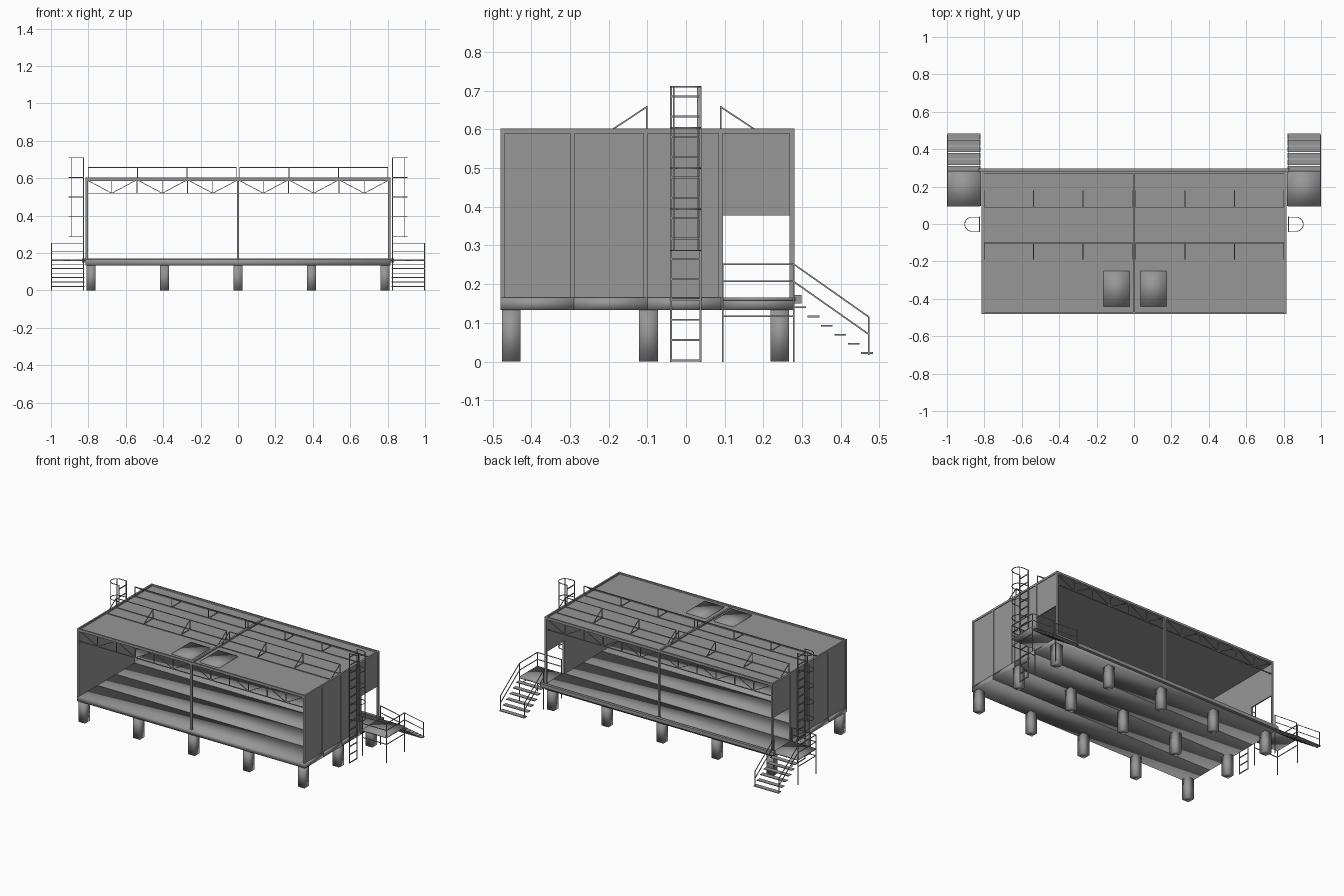
import bpy, bmesh, math
from mathutils import Vector, Matrix

if "Cube" in bpy.data.objects:
    bpy.data.objects.remove(bpy.data.objects["Cube"])

# Dark grey paint shared by every part
paint = bpy.data.materials.new("dark_grey")
paint.diffuse_color = (.31, .31, .31, 1)
paint.use_nodes = True
paint.node_tree.nodes["Principled BSDF"].inputs["Base Color"].default_value = paint.diffuse_color


def finish(name, bm, smooth=False, mirror=False):
    me = bpy.data.meshes.new(name)
    bmesh.ops.recalc_face_normals(bm, faces=bm.faces)
    bm.to_mesh(me)
    bm.free()
    me.materials.append(paint)
    for p in me.polygons:
        p.use_smooth = smooth
    ob = bpy.data.objects.new(name, me)
    bpy.context.collection.objects.link(ob)
    if mirror:
        ob.modifiers.new("Mirror", 'MIRROR').use_clip = False
    return ob


def boxes(name, spans, smooth=False, mirror=False):
    """Boxes given as (x0, x1, y0, y1, z0, z1)."""
    bm = bmesh.new()
    for x0, x1, y0, y1, z0, z1 in spans:
        m = Matrix.Translation(((x0 + x1) / 2, (y0 + y1) / 2, (z0 + z1) / 2))
        m = m @ Matrix.Diagonal((x1 - x0, y1 - y0, z1 - z0, 1))
        bmesh.ops.create_cube(bm, size=1, matrix=m)
    return finish(name, bm, smooth, mirror)


def bars(name, paths, w, mirror=True):
    """Square bars of width w along each list of points."""
    bm = bmesh.new()
    for path in paths:
        for a, b in zip(path, path[1:]):
            a, b = Vector(a), Vector(b)
            d = b - a
            up = 'Y' if abs(d.normalized().y) < 0.9 else 'X'
            m = Matrix.Translation((a + b) / 2) @ d.to_track_quat('Z', up).to_matrix().to_4x4()
            m = m @ Matrix.Diagonal((w, w, d.length + w * 0.5, 1))
            bmesh.ops.create_cube(bm, size=1, matrix=m)
    return finish(name, bm, False, mirror)


X, Y0, Y1 = 0.815, -0.48, 0.28

# Foundation piers
boxes("piers", [(x - .024, x + .024, y - .024, y + .024, 0, .135)
                for x in (-.785, -.393, 0, .393, .785) for y in (-.452, -.097, .242)], smooth=True)

# Floor made of four long slabs
for i in range(4):
    boxes(f"floor_slab_{i + 1}", [(-X, X, Y0 + .19 * i, Y0 + .19 * (i + 1), .133, .165)], smooth=True)
boxes("rear_sill", [(-.835, .835, Y1, .298, .15, .172)])

# Side walls with the doorway left open
boxes("side_wall", [(.803, .811, Y0 + .005, .095, .165, .597),
                    (.803, .811, .095, Y1 - .005, .377, .597)], mirror=True)

# Posts on the side walls, plus centre posts on the open sides
boxes("wall_posts", [(.803, X, y - .006, y + .006, .165, .60)
                     for y in (-.474, -.294, -.104, .09, .274)], mirror=True)
boxes("centre_posts", [(-.006, .006, y - .006, y + .006, .165, .60) for y in (-.474, .274)])

# Roof sheet with raised edge frame and centre seam
boxes("roof_sheet", [(-X + .004, X - .004, Y0 + .004, Y1 - .004, .585, .594)])
boxes("roof_frame", [(-X, X, Y0, Y0 + .010, .59, .603), (-X, X, Y1 - .010, Y1, .59, .603),
                     (-X, -X + .010, Y0, Y1, .59, .603), (X - .010, X, Y0, Y1, .59, .603),
                     (-.006, .006, Y0, Y1, .59, .603)])
boxes("roof_hatches", [(-.163, -.025, -.44, -.25, .588, .601),
                       (.035, .173, -.44, -.25, .588, .601)], smooth=True)

# Trusses along both open sides
n, step = 6, .81 / 6
chords, webs = [], []
for y in (-.472, .272):
    chords += [[(0, y, z), (.81, y, z)] for z in (.52, .592)]
    chords += [[(i * step, y, .52), (i * step, y, .592)] for i in range(1, n)]
    webs.append([(i * step, y, .592 if i % 2 == 0 else .52) for i in range(n + 1)])
bars("truss_chords", chords, .005)
bars("truss_diagonals", webs, .0035)

# Roof guard rails with raking braces
rails = []
for y, foot in ((.09, .187), (-.102, -.199)):
    rails += [[(.01, y, .658), (.80, y, .658)], [(.01, y, .598), (.80, y, .598)],
              [(.01, foot, .598), (.80, foot, .598)]]
    for x in (.01, .273, .537, .80):
        rails += [[(x, y, .59), (x, y, .658), (x, foot, .594)], [(x, foot, .598), (x, y, .598)]]
bars("roof_rails", rails, .004)

# Ladders with safety cages
ladder = [[(.825, y, 0), (.825, y, .71)] for y in (-.039, .037)]
ladder += [[(.825, -.039, z), (.825, .037, z)] for z in [.003 + .0525 * i for i in range(14)]]
bars("ladders", ladder, .005)
cage = []
for z in (.287, .394, .5, .604, .71):
    arc = [(.866 + .039 * math.cos(a), -.001 + .038 * math.sin(a), z)
           for a in [math.radians(-90 + 18 * k) for k in range(11)]]
    cage.append([(.825, -.039, z)] + arc + [(.825, .037, z)])
cage += [[(.888, y, .287), (.888, y, .71)] for y in (-.032, .03)]
bars("ladder_cages", cage, .0035)

# Landings outside the doorways
boxes("landings", [(.818, .998, .095, .283, .157, .165)], smooth=True, mirror=True)
frame = [[(x, y, 0), (x, y, .252)] for x in (.825, .997) for y in (.095, .278)]
for z in (.117, .207, .252):
    frame += [[(.825, .095, z), (.997, .095, z), (.997, .278, z)]]
bars("landing_rails", frame, .004)

# Stairs: open treads between sloping handrails
boxes("stair_treads", [(.82, .998, .280 + .0346 * i, .310 + .0346 * i, .138 - .0236 * i, .142 - .0236 * i)
                       for i in range(6)], mirror=True)
slopes = []
for x in (.825, .997):
    slopes += [[(x, .278, z), (x, .473, z - .137)] for z in (.252, .207)]
    slopes.append([(x, .473, .018), (x, .473, .115)])
bars("stair_rails", slopes, .004)
